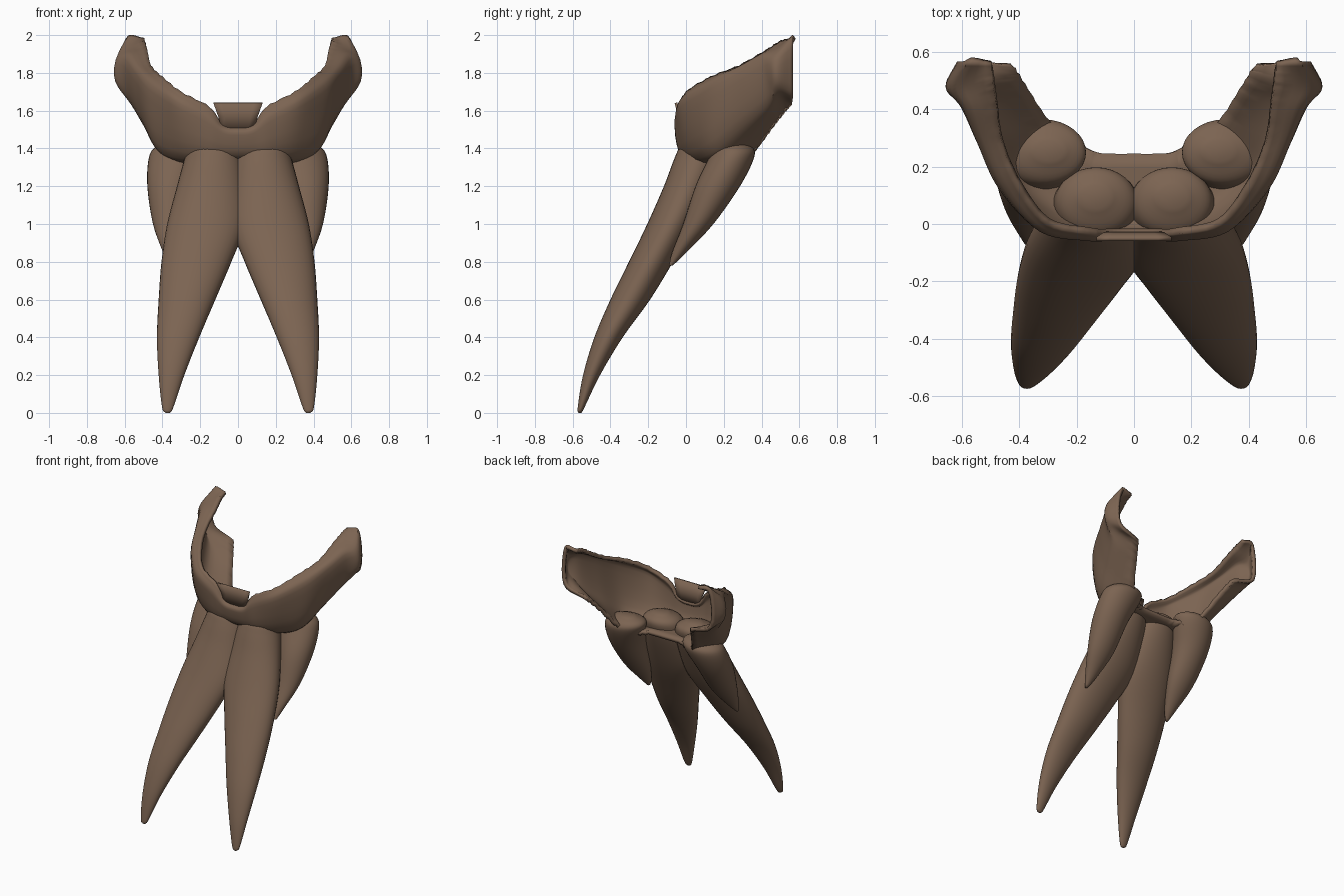
import bpy, bmesh, math
from mathutils import Vector

cube = bpy.data.objects.get("Cube")
if cube:
    bpy.data.objects.remove(cube, do_unlink=True)

brown = bpy.data.materials.new("dull_brown")
brown.use_nodes = True
brown.diffuse_color = (0.2, 0.127, 0.084, 1)
brown.node_tree.nodes["Principled BSDF"].inputs["Base Color"].default_value = brown.diffuse_color


def smooth_path(points, steps):
    """Catmull-Rom curve through points of any dimension."""
    pts = [Vector(p) for p in points]
    pts = [2 * pts[0] - pts[1]] + pts + [2 * pts[-1] - pts[-2]]
    out = []
    for a, b, c, d in zip(pts, pts[1:], pts[2:], pts[3:]):
        for i in range(steps):
            t = i / steps
            out.append(b + (c - a) * t / 2 + (a * 2 - b * 5 + c * 4 - d) * t * t / 2
                       + (b * 3 - a - c * 3 + d) * t ** 3 / 2)
    return out + [pts[-2]]


def loft(name, rows, closed, thickness=0, angle=40):
    """Skin rows of points; closed rows get end caps, open ones a thickness."""
    bm = bmesh.new()
    grid = [[bm.verts.new(p) for p in row] for row in rows]
    n = len(rows[0])
    for low, high in zip(grid, grid[1:]):
        for j in range(n if closed else n - 1):
            k = (j + 1) % n
            bm.faces.new((low[j], low[k], high[k], high[j]))
    if closed:
        bm.faces.new(grid[0])
        bm.faces.new(grid[-1])
        bmesh.ops.recalc_face_normals(bm, faces=bm.faces[:])
    else:
        # the middle of the strip must face forward
        bm.normal_update()
        bm.faces.ensure_lookup_table()
        middle = bm.faces[(len(rows) // 2) * (n - 1) + n // 2 - 1]
        if middle.normal.y > 0:
            bmesh.ops.reverse_faces(bm, faces=bm.faces[:])
    mesh = bpy.data.meshes.new(name)
    bm.to_mesh(mesh)
    bm.free()
    mesh.materials.append(brown)
    obj = bpy.data.objects.new(name, mesh)
    bpy.context.collection.objects.link(obj)
    if thickness:
        shell = obj.modifiers.new("thickness", "SOLIDIFY")
        shell.thickness = thickness
        shell.offset = -1
    bpy.ops.object.select_all(action="DESELECT")
    obj.select_set(True)
    bpy.context.view_layer.objects.active = obj
    bpy.ops.object.shade_smooth_by_angle(angle=math.radians(angle))
    return obj


def tooth(name, sections, side):
    """Sections are centre x, centre y, z, then radius x and radius y."""
    rows = []
    for s in smooth_path([Vector(s) for s in sections], 5):
        x, y, z, rx, ry = s
        rows.append([(side * (x + rx * math.cos(a)), y + ry * math.sin(a), z)
                     for a in (math.tau * i / 32 for i in range(32))])
    return loft(name, rows, True, angle=60)


front_sections = [
    (.372, -.562, 0, .012, .008), (.372, -.555, .03, .03, .018),
    (.352, -.5, .2, .068, .045), (.317, -.41, .4, .112, .075),
    (.27, -.295, .6, .15, .105), (.22, -.185, .8, .185, .117),
    (.168, -.08, 1, .207, .125), (.143, .01, 1.2, .18, .127),
    (.132, .062, 1.34, .153, .126), (.133, .083, 1.41, .128, .11),
    (.135, .095, 1.45, .05, .04)]
rear_sections = [
    (.36, -.08, .78, .01, .01), (.355, -.035, .85, .042, .038),
    (.355, .065, 1, .095, .08), (.355, .168, 1.2, .125, .118),
    (.325, .24, 1.35, .147, .12), (.303, .25, 1.41, .13, .1),
    (.295, .255, 1.445, .05, .035)]

for side, label in ((1, "left"), (-1, "right")):
    tooth("front_tooth_" + label, front_sections, side)
    tooth("rear_tooth_" + label, rear_sections, side)

# Jaw band: each station runs rim, upper bulge, lower bulge, inner bottom edge
half = [
    [(0, -.035, 1.515), (0, -.058, 1.47), (0, 0, 1.345), (0, .245, 1.335)],
    [(.08, -.035, 1.53), (.08, -.058, 1.48), (.08, 0, 1.345), (.07, .245, 1.335)],
    [(.15, -.035, 1.62), (.17, -.058, 1.54), (.17, 0, 1.345), (.13, .25, 1.335)],
    [(.3, 0, 1.7), (.33, -.025, 1.62), (.3, .06, 1.345), (.19, .28, 1.33)],
    [(.4, .13, 1.78), (.47, .12, 1.71), (.425, .15, 1.39), (.26, .32, 1.335)],
    [(.46, .28, 1.84), (.545, .28, 1.8), (.5, .3, 1.52), (.32, .385, 1.41)],
    [(.48, .42, 1.92), (.595, .4, 1.87), (.565, .43, 1.63), (.37, .47, 1.525)],
    [(.495, .5, 1.97), (.637, .475, 1.89), (.632, .485, 1.72), (.41, .53, 1.6)],
    [(.495, .56, 1.985), (.595, .566, 1.98), (.603, .566, 1.7), (.43, .56, 1.63)]]
mirrored = [[(-x, y, z) for x, y, z in st] for st in reversed(half[1:])]
lines = [smooth_path(line, 6) for line in zip(*(mirrored + half))]
rows = [smooth_path(st, 5) for st in zip(*lines)]
# Slightly ragged rim and bottom edge
for i, row in enumerate(rows):
    if abs(row[0].x) > .15 and 3 < i < len(rows) - 4:
        row[0].z += .004 * math.sin(i * 2.4)
        row[-1].z += .006 * math.sin(i * 1.9)
loft("jaw_shell", rows, False, thickness=.025)

# Small flared lip at the front of the rim
lip_rows = [[(x * w, y, z) for x in (-1, -.65, .65, 1)]
            for w, y, z in ((.085, -.04, 1.5), (.105, -.043, 1.57), (.13, -.06, 1.64))]
loft("front_lip", lip_rows, False, thickness=.015)
